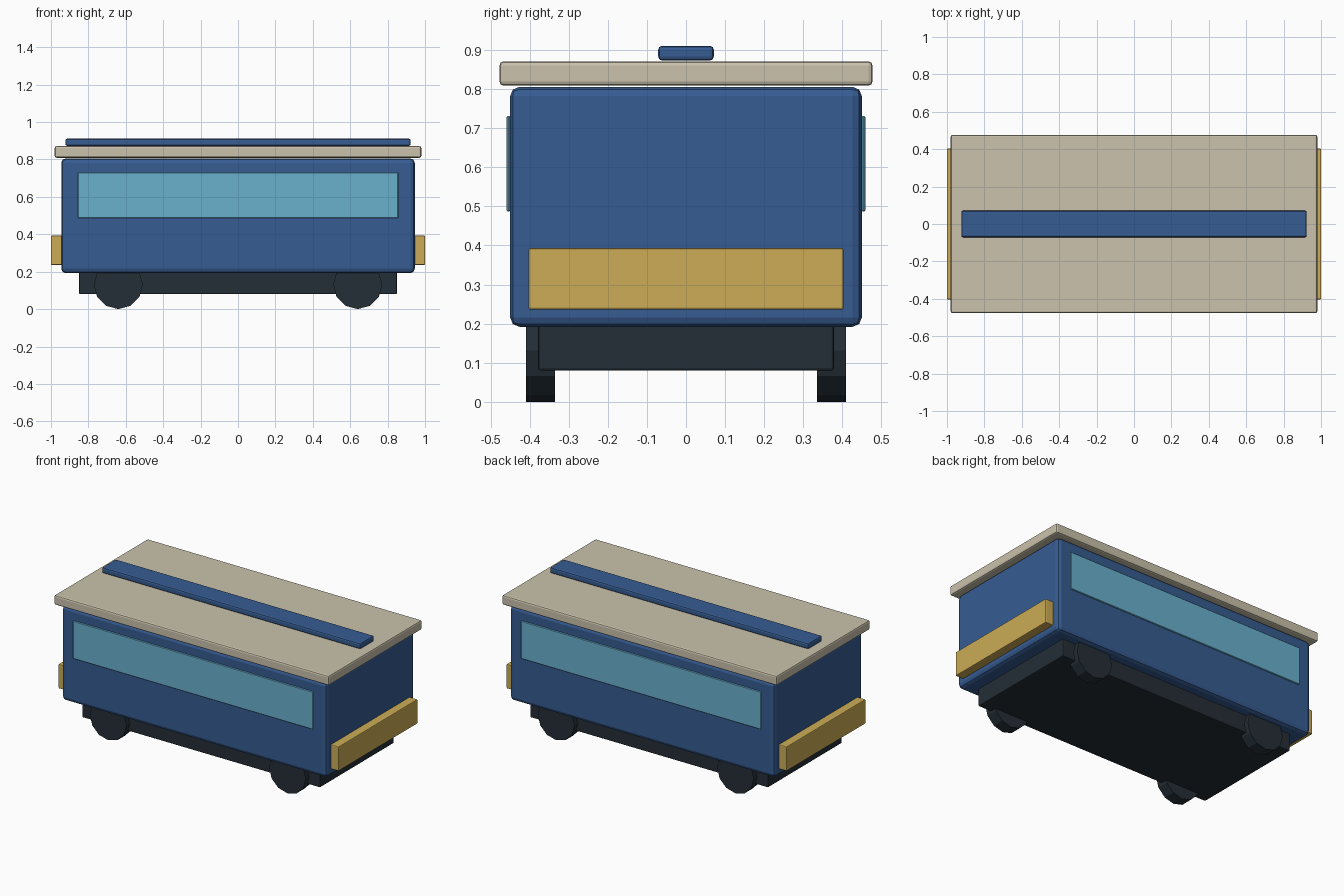
import bpy
import math

if "Cube" in bpy.data.objects:
    bpy.data.objects.remove(bpy.data.objects["Cube"])


def material(name, rgb):
    def lin(c):
        c /= 255
        return c / 12.92 if c <= 0.04045 else ((c + 0.055) / 1.055) ** 2.4
    m = bpy.data.materials.new(name)
    m.diffuse_color = (*[lin(c) for c in rgb], 1)
    m.use_nodes = True
    m.node_tree.nodes["Principled BSDF"].inputs["Base Color"].default_value = m.diffuse_color
    return m


blue = material("blue paint", (54, 92, 146))
cream = material("cream roof", (203, 194, 172))
gold = material("gold bumper", (204, 172, 86))
glass = material("window blue", (106, 177, 206))
dark = material("dark metal", (36, 46, 54))


def box(name, x, y, z, mat, bevel, segments=2):
    """Bevelled box from (low, high) ranges on each axis."""
    bpy.ops.mesh.primitive_cube_add(
        size=1, location=[(a + b) / 2 for a, b in (x, y, z)])
    ob = bpy.context.object
    ob.name = name
    ob.scale = [b - a for a, b in (x, y, z)]
    bpy.ops.object.transform_apply(location=False, rotation=False, scale=True)
    mod = ob.modifiers.new("bevel", "BEVEL")
    mod.width = bevel
    mod.segments = segments
    ob.data.materials.append(mat)
    return ob


# Main shell, roof and running gear
box("body", (-0.945, 0.945), (-0.45, 0.45), (0.192, 0.806), blue, 0.024)
box("roof", (-0.98, 0.98), (-0.477, 0.477), (0.809, 0.871), cream, 0.01)
box("roof_strip", (-0.923, 0.923), (-0.071, 0.071), (0.873, 0.911), blue, 0.01)
box("chassis", (-0.85, 0.85), (-0.378, 0.378), (0.08, 0.2), dark, 0.006)

for s, side in ((-1, "front"), (1, "back")):
    # Long window plate on each side
    box(side + "_window", (-0.857, 0.857), sorted((s * 0.4495, s * 0.459)),
        (0.487, 0.731), glass, 0.003, 1)
    # Wheels: twelve-sided
    for sx, end in ((-1, "left"), (1, "right")):
        bpy.ops.mesh.primitive_cylinder_add(
            vertices=12, radius=0.131, depth=0.075,
            location=(sx * 0.64, s * 0.372, 0.131),
            rotation=(math.pi / 2, 0, 0))
        wheel = bpy.context.object
        wheel.name = f"{side}_{end}_wheel"
        wheel.data.materials.append(dark)

# End bumpers
for s, end in ((-1, "left"), (1, "right")):
    box(end + "_bumper", sorted((s * 0.94, s * 1.0)), (-0.403, 0.403),
        (0.236, 0.393), gold, 0.005)
